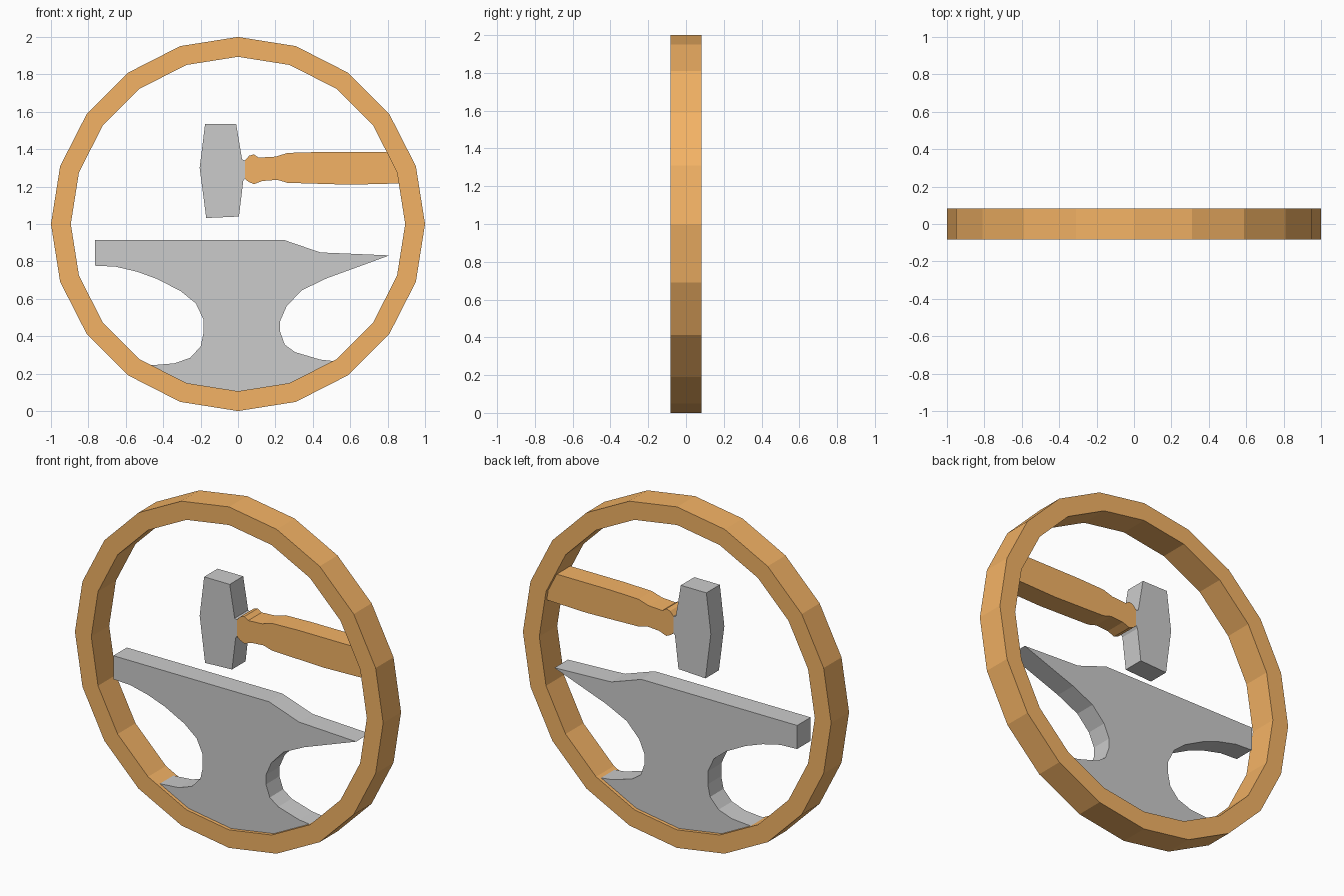
import bpy, bmesh, math

if "Cube" in bpy.data.objects:
    bpy.data.objects.remove(bpy.data.objects["Cube"])

wood = bpy.data.materials.new("wood")
wood.diffuse_color = (0.9, 0.45, 0.13, 1)
wood.use_nodes = True
wood.node_tree.nodes["Principled BSDF"].inputs["Base Color"].default_value = wood.diffuse_color


def finish(name, bm, mat=None):
    bmesh.ops.recalc_face_normals(bm, faces=bm.faces)
    me = bpy.data.meshes.new(name)
    bm.to_mesh(me)
    bm.free()
    if mat:
        me.materials.append(mat)
    ob = bpy.data.objects.new(name, me)
    bpy.context.collection.objects.link(ob)
    return ob


def plate(name, outline, depth, mat=None):
    """Extrude a front (x, z) outline along y, centred on y = 0."""
    bm = bmesh.new()
    face = bm.faces.new([bm.verts.new((x, -depth / 2, z)) for x, z in outline])
    ext = bmesh.ops.extrude_face_region(bm, geom=[face], use_keep_orig=True)
    verts = [g for g in ext["geom"] if isinstance(g, bmesh.types.BMVert)]
    bmesh.ops.translate(bm, verts=verts, vec=(0, depth, 0))
    return finish(name, bm, mat)


# Outer ring: 20 sided, rectangular section
N, OUTER, INNER, HALF = 20, 1.0, 0.894, 0.083
section = [(OUTER, -HALF), (OUTER, HALF), (INNER, HALF), (INNER, -HALF)]
bm = bmesh.new()
loops = []
for i in range(N):
    a = 2 * math.pi * i / N
    loops.append([bm.verts.new((r * math.cos(a), y, 1 + r * math.sin(a))) for r, y in section])
for i in range(N):
    p, q = loops[i], loops[(i + 1) % N]
    for k in range(4):
        bm.faces.new((p[k], p[(k + 1) % 4], q[(k + 1) % 4], q[k]))
finish("ring", bm, wood)

DEPTH = 0.125

# Anvil: face and horn, waist, then a foot that follows the ring
plate("anvil", [
    (-.765, .915), (.245, .915), (.44, .848), (.81, .832), (.475, .71),
    (.34, .645), (.26, .56), (.225, .48), (.225, .425), (.25, .355),
    (.305, .315), (.44, .275), (.53, .265), (.28, .144), (0, .1),
    (-.28, .144), (-.48, .244), (-.435, .247), (-.34, .255), (-.255, .285),
    (-.2, .345), (-.185, .415), (-.185, .49), (-.225, .575), (-.305, .64),
    (-.43, .705), (-.54, .745), (-.655, .772), (-.765, .777)], DEPTH)

# Hammer head
plate("hammer_head", [
    (-.176, 1.535), (-.01, 1.535), (.022, 1.345), (.037, 1.34), (.037, 1.243),
    (.028, 1.23), (.005, 1.04), (-.17, 1.032), (-.205, 1.3)], DEPTH)

# Hammer handle, its end running into the ring
plate("hammer_handle", [
    (.037, 1.34), (.06, 1.365), (.085, 1.372), (.11, 1.355), (.2, 1.36),
    (.265, 1.38), (.44, 1.385), (.803, 1.385), (.857, 1.28), (.867, 1.217),
    (.6, 1.21), (.265, 1.22), (.21, 1.236), (.13, 1.23), (.085, 1.213),
    (.055, 1.226), (.037, 1.243)], DEPTH, wood)
